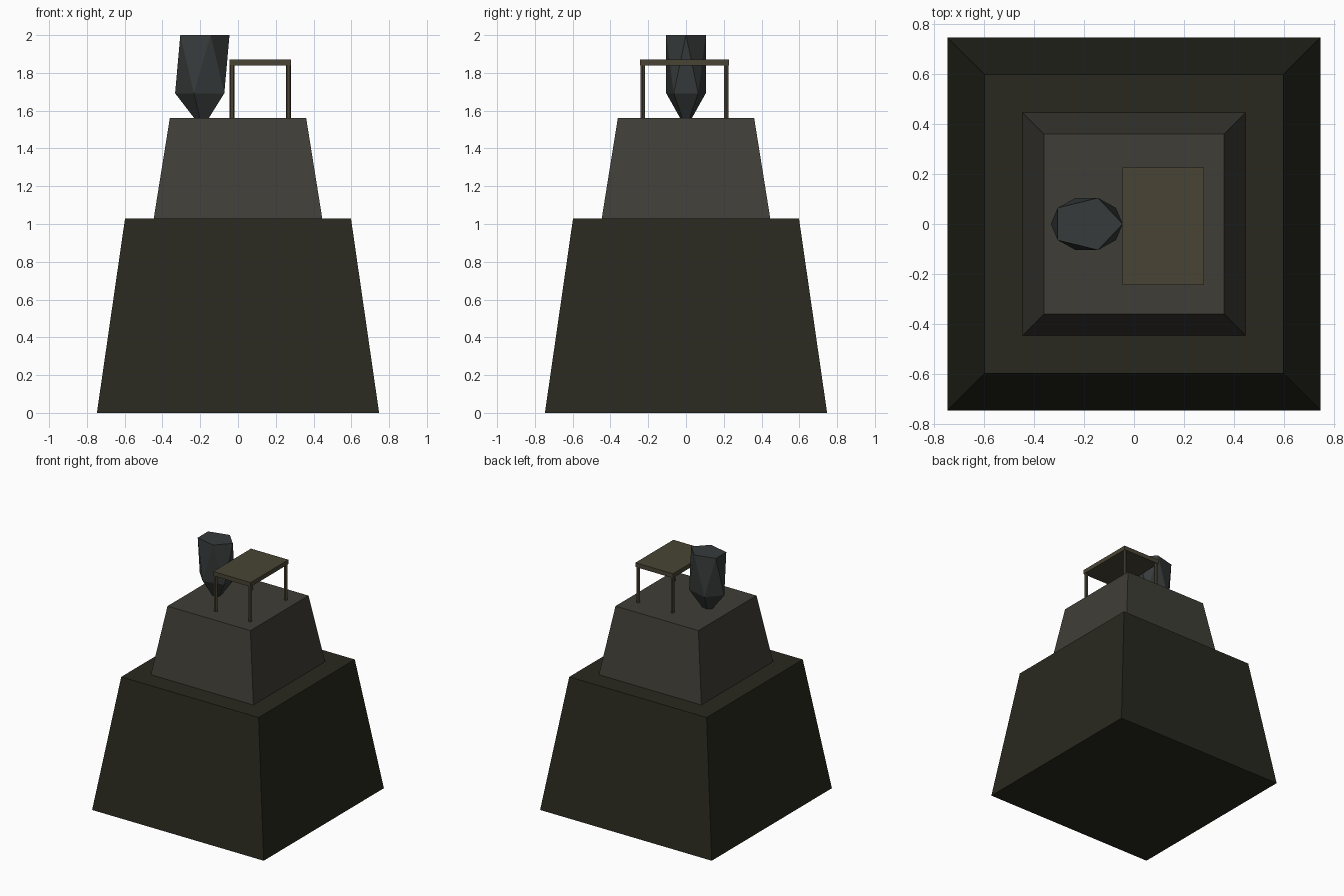
import bpy, bmesh
from math import cos, sin, tau

if "Cube" in bpy.data.objects:
    bpy.data.objects.remove(bpy.data.objects["Cube"])


def material(name, rgb):
    m = bpy.data.materials.new(name)
    m.diffuse_color = (*rgb, 1)
    m.use_nodes = True
    m.node_tree.nodes["Principled BSDF"].inputs["Base Color"].default_value = m.diffuse_color
    return m


def loft(name, rings, mat):
    """Flat-faced solid through rings of points; a one-point ring is a tip."""
    bm = bmesh.new()
    loops = [[bm.verts.new(p) for p in ring] for ring in rings]
    for loop in (loops[0], loops[-1]):
        if len(loop) > 2:
            bm.faces.new(loop)
    for a, b in zip(loops, loops[1:]):
        n = len(b)
        for i in range(n):
            j = (i + 1) % n
            if len(a) == 1:
                bm.faces.new((a[0], b[j], b[i]))
            else:
                bm.faces.new((a[i], a[j], b[j], b[i]))
    return finish(name, bm, mat)


def finish(name, bm, mat):
    bmesh.ops.recalc_face_normals(bm, faces=bm.faces)
    me = bpy.data.meshes.new(name)
    bm.to_mesh(me)
    bm.free()
    me.materials.append(mat)
    ob = bpy.data.objects.new(name, me)
    bpy.context.collection.objects.link(ob)
    return ob


def rect(x0, x1, y0, y1, z):
    return [(x0, y0, z), (x1, y0, z), (x1, y1, z), (x0, y1, z)]


def square(h, z):
    return rect(-h, h, -h, h, z)


def polygon(cx, cy, rx, ry, z, n, phase=0):
    return [(cx + rx * cos(phase + tau * i / n), cy + ry * sin(phase + tau * i / n), z)
            for i in range(n)]


dark = material("dark_stone", (0.022, 0.022, 0.014))
stone = material("grey_stone", (0.05, 0.048, 0.038))
wood = material("old_wood", (0.065, 0.058, 0.035))
slate = material("slate", (0.038, 0.043, 0.043))

# Stepped pedestal
loft("lower_plinth", [square(0.747, 0), square(0.598, 1.03)], dark)
loft("upper_plinth", [square(0.446, 1.03), square(0.361, 1.56)], stone)

# Small table
X0, X1, Y0, Y1 = -0.046, 0.281, -0.244, 0.227
loft("table_top", [rect(X0, X1, Y0, Y1, 1.838), rect(X0, X1, Y0, Y1, 1.872)], wood)
r = 0.014
for x, side in ((X0 + r, "left"), (X1 - r, "right")):
    for y, end in ((Y0 + r, "front"), (Y1 - r, "back")):
        loft(f"{end}_{side}_leg",
             [polygon(x, y, r, r, 1.55, 6), polygon(x, y, r, r, 1.84, 6)], wood)

# Faceted vessel: stretched icosahedron with its top flattened
bm = bmesh.new()
CX, RX, RY = -0.189, 0.144, 0.11
tip = bm.verts.new((CX, 0, 1.505))
low = [bm.verts.new(p) for p in polygon(CX, 0, RX, RY, 1.692, 5, tau / 10)]
top = [bm.verts.new(p) for p in polygon(CX, 0, RX, RY, 2.0, 5)]
for i in range(5):
    j = (i + 1) % 5
    bm.faces.new((tip, low[j], low[i]))
    bm.faces.new((low[i], top[j], top[i]))
    bm.faces.new((low[i], low[j], top[j]))
bm.faces.new(top)
finish("faceted_vessel", bm, slate)
